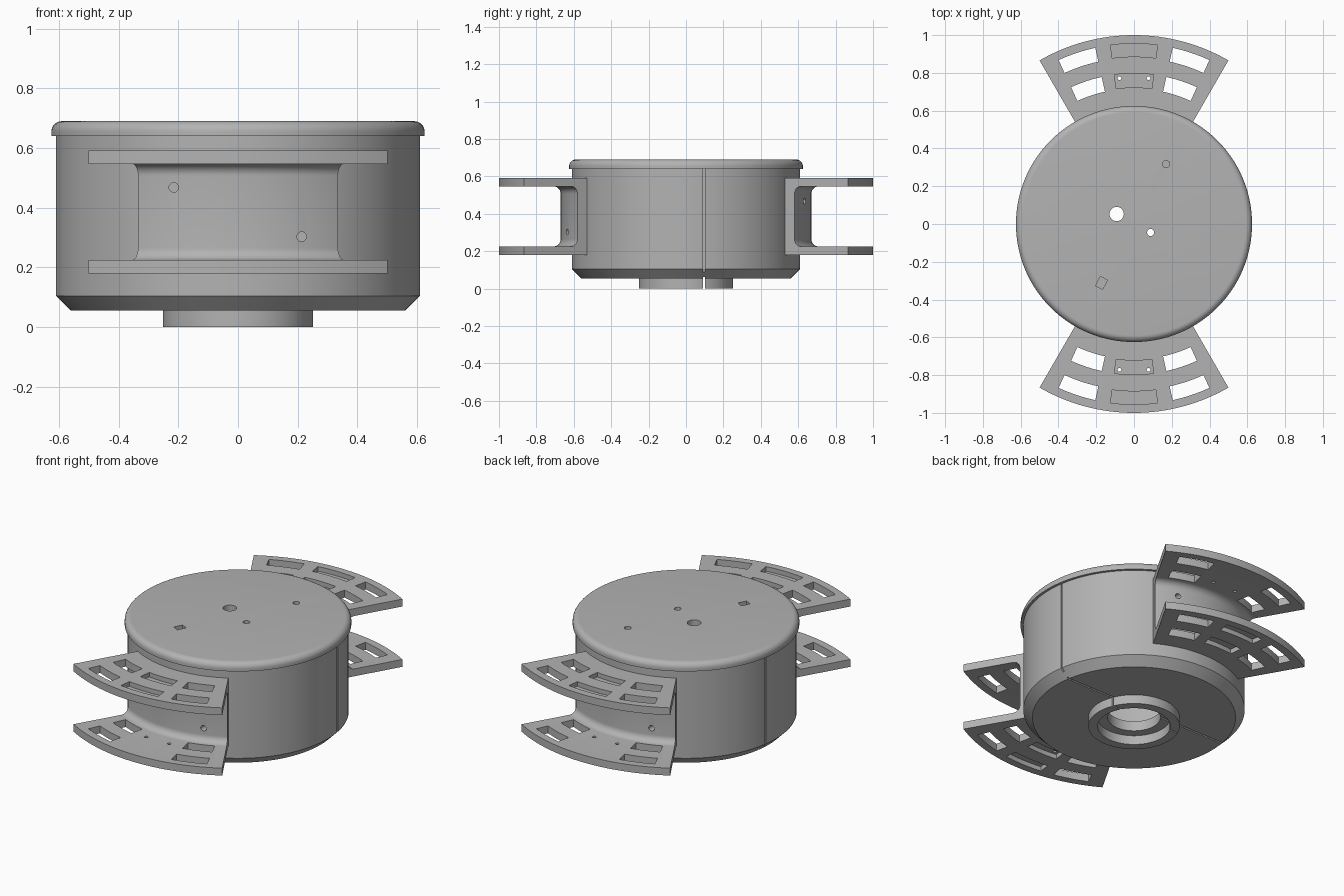
import bpy, bmesh
from math import radians, pi, cos, sin
from mathutils import Vector

old = bpy.data.objects.get("Cube")
if old:
    bpy.data.objects.remove(old, do_unlink=True)

grey = bpy.data.materials.new("plain_grey")
grey.use_nodes = True
grey.diffuse_color = (0.45, 0.45, 0.45, 1)
grey.node_tree.nodes["Principled BSDF"].inputs["Base Color"].default_value = (0.45, 0.45, 0.45, 1)

FRONT = -90


def lathe(name, profile, start=0, sweep=360, steps=128, closed=True):
    """Turn an (r, z) profile about the z axis; part turns are capped."""
    bm = bmesh.new()
    a = radians(start)
    verts = [bm.verts.new((r * cos(a), r * sin(a), z)) for r, z in profile]
    if sweep < 360:
        geom = [bm.faces.new(verts)]
    else:
        geom = [bm.edges.new(pair) for pair in zip(verts, verts[1:])]
        if closed:
            geom.append(bm.edges.new((verts[-1], verts[0])))
    bmesh.ops.spin(bm, geom=verts + geom, axis=(0, 0, 1), cent=(0, 0, 0),
                   angle=radians(sweep), steps=steps)
    bmesh.ops.remove_doubles(bm, verts=bm.verts, dist=0.0001)
    bmesh.ops.recalc_face_normals(bm, faces=bm.faces)
    mesh = bpy.data.meshes.new(name)
    bm.to_mesh(mesh)
    bm.free()
    obj = bpy.data.objects.new(name, mesh)
    bpy.context.collection.objects.link(obj)
    mesh.materials.append(grey)
    return obj


def arc(cx, cz, radius, a0, a1, n=8):
    angles = [radians(a0 + (a1 - a0) * i / n) for i in range(n + 1)]
    return [(cx + radius * cos(a), cz + radius * sin(a)) for a in angles]


def sector_cutter(r0, r1, z0, z1, a0, a1):
    return lathe("cutter", [(r0, z0), (r1, z0), (r1, z1), (r0, z1)],
                 FRONT + a0, a1 - a0, 8)


def rod_cutter(radius, depth, location, rotation=(0, 0, 0)):
    bpy.ops.mesh.primitive_cylinder_add(vertices=24, radius=radius, depth=depth,
                                        location=location, rotation=rotation)
    return bpy.context.object


def box_cutter(size, location, turn=0):
    bpy.ops.mesh.primitive_cube_add(size=1, location=location, rotation=(0, 0, turn))
    bpy.context.object.scale = size
    return bpy.context.object


def carve(obj, cutters):
    for cutter in cutters:
        cutter.hide_render = True
        mod = obj.modifiers.new("cut", "BOOLEAN")
        mod.operation = "DIFFERENCE"
        mod.solver = "EXACT"
        mod.object = cutter
        bpy.context.view_layer.objects.active = obj
        bpy.ops.object.modifier_apply(modifier=mod.name)
        bpy.data.objects.remove(cutter, do_unlink=True)


def smooth(obj):
    bpy.ops.object.select_all(action="DESELECT")
    obj.select_set(True)
    bpy.context.view_layer.objects.active = obj
    bpy.ops.object.shade_smooth_by_angle(angle=radians(30))


# Hollow drum with chamfered base, stepped bore and round boss
drum = lathe("drum", [
    (0.145, 0.055), (0.2, 0.055), (0.2, 0), (0.252, 0), (0.252, 0.055),
    (0.56, 0.055), (0.61, 0.105), (0.61, 0.645), (0.5, 0.645),
    (0.5, 0.115), (0.145, 0.115)])

# Seam running down both sides and across the base
SEAM_Y, SEAM_W = 0.096, 0.01
carve(drum, [
    box_cutter((1.4, SEAM_W, 0.165), (0, SEAM_Y, -0.02)),
    box_cutter((0.1, SEAM_W, 0.7), (0.635, SEAM_Y, 0.33)),
    box_cutter((0.1, SEAM_W, 0.7), (-0.635, SEAM_Y, 0.33))])
smooth(drum)

# Lid with rounded rim and four openings
lid = lathe("lid", [(0, 0.64), (0.625, 0.64)] + arc(0.59, 0.655, 0.035, 0, 90)
            + [(0, 0.69)], closed=False)
carve(lid, [
    rod_cutter(0.038, 0.2, (-0.092, 0.053, 0.66)),
    rod_cutter(0.019, 0.2, (0.088, -0.045, 0.66)),
    rod_cutter(0.019, 0.2, (0.17, 0.317, 0.66)),
    box_cutter((0.042, 0.055, 0.2), (-0.172, -0.312, 0.66), radians(-28))])
smooth(lid)

# Bracket: two flanges joined by a filleted wall, swept over sixty degrees
LOW, HIGH, THICK, FILLET = 0.18, 0.592, 0.045, 0.04
inner_low, inner_high = LOW + THICK, HIGH - THICK
profile = [(0.6, LOW), (1, LOW), (1, inner_low)]
profile += arc(0.71, inner_low + FILLET, FILLET, 270, 180)
profile += arc(0.71, inner_high - FILLET, FILLET, 180, 90)
profile += [(1, inner_high), (1, HIGH), (0.6, HIGH)]
bracket = lathe("front_bracket", profile, FRONT - 30, 60, 32)

# Windows, outside pockets and small screw holes
cutters = []
for r0, r1 in ((0.717, 0.797), (0.88, 0.955)):
    for a0, a1 in ((-24.7, -12.4), (12.4, 24.7)):
        for z in (LOW, inner_high):
            cutters.append(sector_cutter(r0, r1, z - 0.01, z + THICK + 0.01, a0, a1))
    pocket = (r0 + 0.006, r1)
    cutters.append(sector_cutter(*pocket, LOW - 0.02, LOW + 0.028, -7.5, 7.5))
    cutters.append(sector_cutter(*pocket, HIGH - 0.028, HIGH + 0.02, -7.5, 7.5))
for x in (-0.077, 0.077):
    cutters.append(rod_cutter(0.01, 1, (x, -0.772, 0.4)))
for x, z in ((-0.215, 0.468), (0.213, 0.303)):
    cutters.append(rod_cutter(0.016, 0.2, (x, -0.68, z), (pi / 2, 0, 0)))
carve(bracket, cutters)
smooth(bracket)

# Matching bracket on the back
back = bracket.copy()
back.data = bracket.data.copy()
back.name = "back_bracket"
back.rotation_euler.z = pi
bpy.context.collection.objects.link(back)
